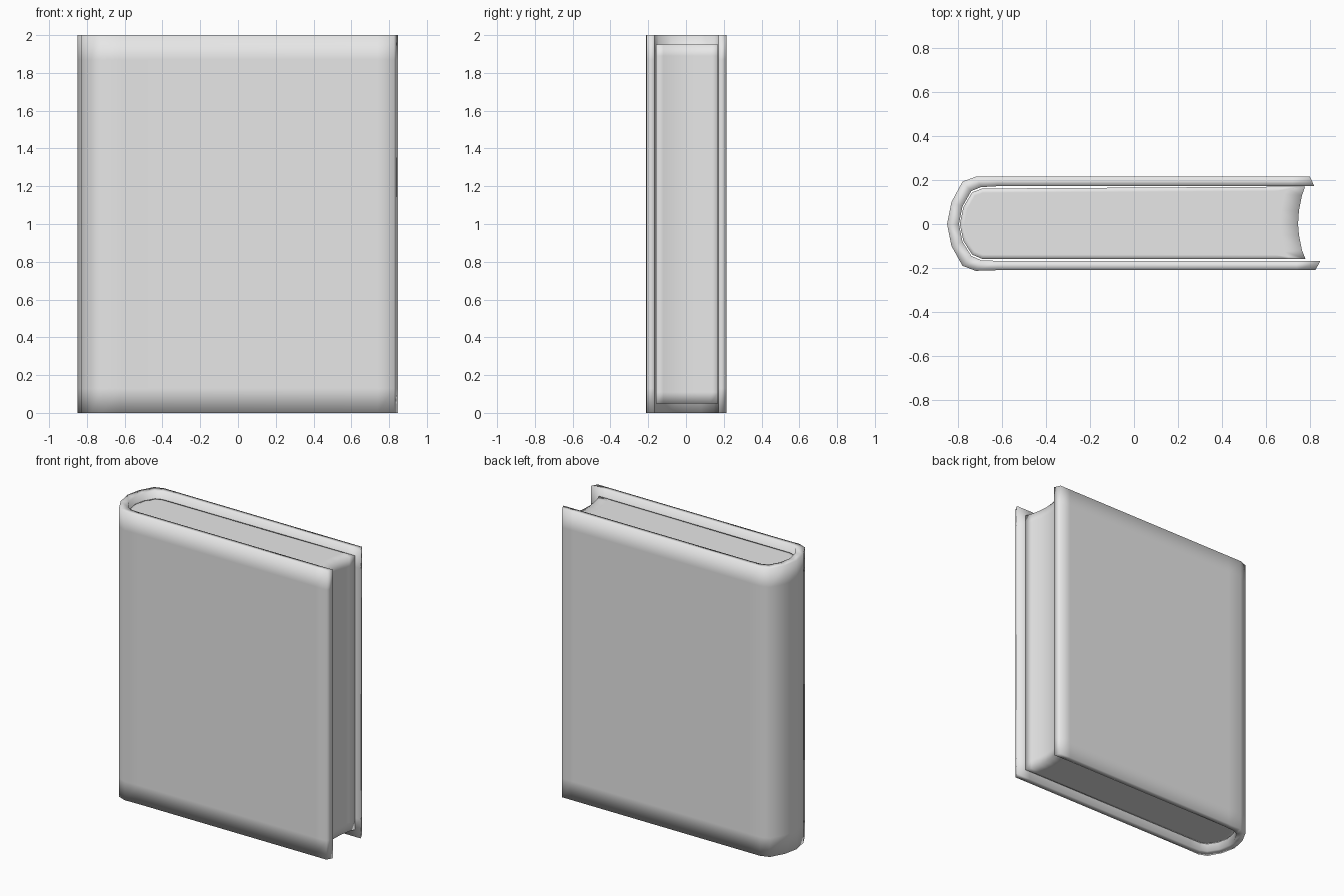
import bpy
import bmesh

if "Cube" in bpy.data.objects:
    bpy.data.objects.remove(bpy.data.objects["Cube"], do_unlink=True)

grey = bpy.data.materials.new("plain_grey")
grey.use_nodes = True
grey.diffuse_color = (0.8, 0.8, 0.8, 1)
grey.node_tree.nodes["Principled BSDF"].inputs["Base Color"].default_value = (0.8, 0.8, 0.8, 1)


def extrude_ring(bm, ring, levels):
    """Skin a closed counter-clockwise outline through the given heights."""
    rows = [[bm.verts.new((x, y, z)) for x, y in ring] for z in levels]
    n = len(ring)
    for low, high in zip(rows, rows[1:]):
        for i in range(n):
            j = (i + 1) % n
            bm.faces.new((low[i], low[j], high[j], high[i]))
    return rows[0], rows[-1]


def finish(bm, name):
    bmesh.ops.recalc_face_normals(bm, faces=bm.faces[:])
    mesh = bpy.data.meshes.new(name)
    bm.to_mesh(mesh)
    bm.free()
    mesh.materials.append(grey)
    mesh.shade_smooth()
    obj = bpy.data.objects.new(name, mesh)
    bpy.context.collection.objects.link(obj)
    return obj


# Cover: one bent board wrapping the rounded spine, open at the fore edge
outer = [(0.80, 0.215), (0.72, 0.215), (-0.62, 0.215), (-0.72, 0.215), (-0.78, 0.193),
         (-0.83, 0.10), (-0.85, 0.0), (-0.83, -0.10), (-0.78, -0.19),
         (-0.72, -0.213), (-0.62, -0.21), (0.74, -0.21), (0.825, -0.21)]
inner = [(0.82, 0.172), (0.72, 0.172), (-0.62, 0.172), (-0.695, 0.168), (-0.74, 0.15),
         (-0.78, 0.08), (-0.796, 0.0), (-0.78, -0.08), (-0.74, -0.145),
         (-0.695, -0.165), (-0.62, -0.168), (0.74, -0.168), (0.847, -0.168)]
bm = bmesh.new()
bottom, top = extrude_ring(bm, outer + inner[::-1], (0, 0.13, 1.87, 2))
count = len(outer)
for row in (bottom, top):
    for i in range(count - 1):
        bm.faces.new((row[i], row[i + 1], row[-2 - i], row[-1 - i]))
finish(bm, "cover")

# Page block: rounded at the spine, hollowed at the fore edge
spine = [(x + 0.004, y * 0.96) for x, y in inner[3:10]]
fore_edge = [(0.70, -0.16), (0.78, -0.16), (0.764, -0.12), (0.75, -0.05), (0.746, 0.0),
             (0.75, 0.06), (0.764, 0.13), (0.778, 0.17), (0.70, 0.17)]
bm = bmesh.new()
bottom, top = extrude_ring(bm, spine + fore_edge, (0.05, 0.11, 1.89, 1.95))
caps = [bm.faces.new(row) for row in (bottom, top)]
bmesh.ops.recalc_face_normals(bm, faces=bm.faces[:])
bmesh.ops.inset_individual(bm, faces=caps, thickness=0.02)
for v in bm.verts:
    # widen the inset at the fore edge for a softer shaded end
    if v.co.z in (bottom[0].co.z, top[0].co.z) and v not in bottom and v not in top and v.co.x > 0.6:
        v.co.x -= 0.06
finish(bm, "pages")
